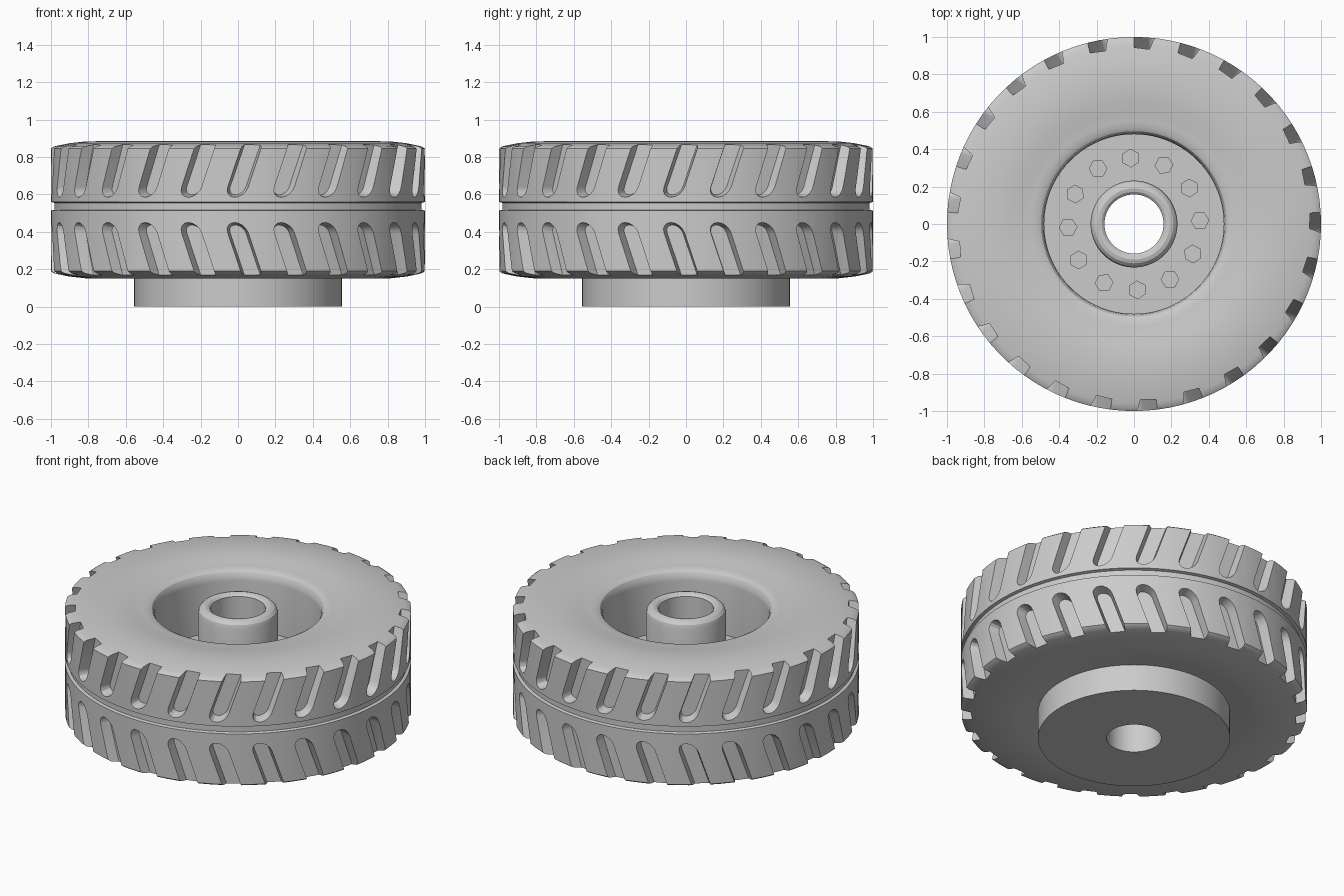
import bpy, bmesh
from math import sin, cos, pi, radians

if "Cube" in bpy.data.objects:
    bpy.data.objects.remove(bpy.data.objects["Cube"])

SEG = 100       # sides of the turned parts
N_TREAD = 25    # tread slots per row
MID = 0.5175    # mirror height of the tyre


def finish(name, bm):
    bmesh.ops.recalc_face_normals(bm, faces=bm.faces)
    me = bpy.data.meshes.new(name)
    bm.to_mesh(me)
    bm.free()
    ob = bpy.data.objects.new(name, me)
    bpy.context.collection.objects.link(ob)
    return ob


def activate(ob):
    bpy.ops.object.select_all(action='DESELECT')
    ob.select_set(True)
    bpy.context.view_layer.objects.active = ob


def smooth(ob):
    activate(ob)
    bpy.ops.object.shade_smooth_by_angle(angle=radians(28))


def revolve(name, profile):
    """Turn a closed (radius, z) profile around the z axis."""
    bm = bmesh.new()
    rings = [[bm.verts.new((r * cos(2 * pi * i / SEG), r * sin(2 * pi * i / SEG), z))
              for r, z in profile] for i in range(SEG)]
    n = len(profile)
    for i in range(SEG):
        a, b = rings[i], rings[(i + 1) % SEG]
        for j in range(n):
            k = (j + 1) % n
            bm.faces.new((a[j], b[j], b[k], a[k]))
    return finish(name, bm)


def prism(bm, lower, upper):
    """Solid between two matching outlines."""
    a = [bm.verts.new(p) for p in lower]
    b = [bm.verts.new(p) for p in upper]
    bm.faces.new(a)
    bm.faces.new(b)
    for i in range(len(a)):
        k = (i + 1) % len(a)
        bm.faces.new((a[i], a[k], b[k], b[i]))


# Tyre: bulging sidewalls, shallow centre groove, rounded inner lip
wall = [(0.60, 0.869), (0.66, 0.88), (0.74, 0.885), (0.82, 0.883),
        (0.90, 0.874), (0.96, 0.862), (0.985, 0.856), (1.0, 0.845)]
lip = [(0.48, 0.47), (0.48, 0.80), (0.484, 0.83), (0.496, 0.85), (0.515, 0.86), (0.55, 0.863)]
groove = [(1.0, 0.56), (0.982, 0.555), (0.982, 0.518), (1.0, 0.513)]
lower_wall = [(r, 2 * MID - z) for r, z in reversed(wall)]
tyre = revolve("tyre", lip + wall + groove + lower_wall
               + [(0.555, 0.17), (0.555, 0.30), (0.48, 0.30)])

# Tread slots: slanted, round-ended cutters in two mirrored rows
SLANT, HALF = 0.34, 0.052
z0 = 0.588 + HALF
bm = bmesh.new()
for i in range(N_TREAD):
    ang = -pi / 2 + 2 * pi * i / N_TREAD
    for flip in (False, True):
        def outline(radius, half):
            flat = [(half * cos(t), z0 + half * sin(t))
                    for t in (pi + pi * k / 8 for k in range(9))]
            flat += [(half, 0.95), (-half, 0.95)]
            pts = []
            for t, z in flat:
                t += SLANT * (z - z0)
                z = 2 * MID - z if flip else z
                pts.append((radius * cos(ang) - t * sin(ang),
                            radius * sin(ang) + t * cos(ang), z))
            return pts
        prism(bm, outline(0.937, 0.042), outline(1.06, 0.068))
cutter = finish("tread_cutter", bm)
cutter.hide_render = True
mod = tyre.modifiers.new("tread", 'BOOLEAN')
mod.operation = 'DIFFERENCE'
mod.solver = 'EXACT'
mod.object = cutter
activate(tyre)
bpy.ops.object.modifier_apply(modifier=mod.name)
bpy.data.objects.remove(cutter)
smooth(tyre)

# Hub: mounting drum below, recessed floor, central boss and bore
FLOOR = 0.48
hub = revolve("hub", [
    (0.158, 0.0), (0.555, 0.0), (0.555, 0.30), (0.48, 0.30), (0.48, FLOOR),
    (0.232, FLOOR), (0.232, 0.82), (0.225, 0.845), (0.21, 0.86), (0.19, 0.866),
    (0.172, 0.862), (0.158, 0.85)])
smooth(hub)

# Ring of hexagonal wheel bolts on the recessed floor
bm = bmesh.new()
for i in range(12):
    a = radians(3 + 30 * i)
    hexagon = [(0.353 * cos(a) + 0.05 * cos(a + k * pi / 3),
                0.353 * sin(a) + 0.05 * sin(a + k * pi / 3)) for k in range(6)]
    prism(bm, [(x, y, FLOOR - 0.01) for x, y in hexagon],
          [(x, y, FLOOR + 0.025) for x, y in hexagon])
finish("wheel_bolts", bm)
